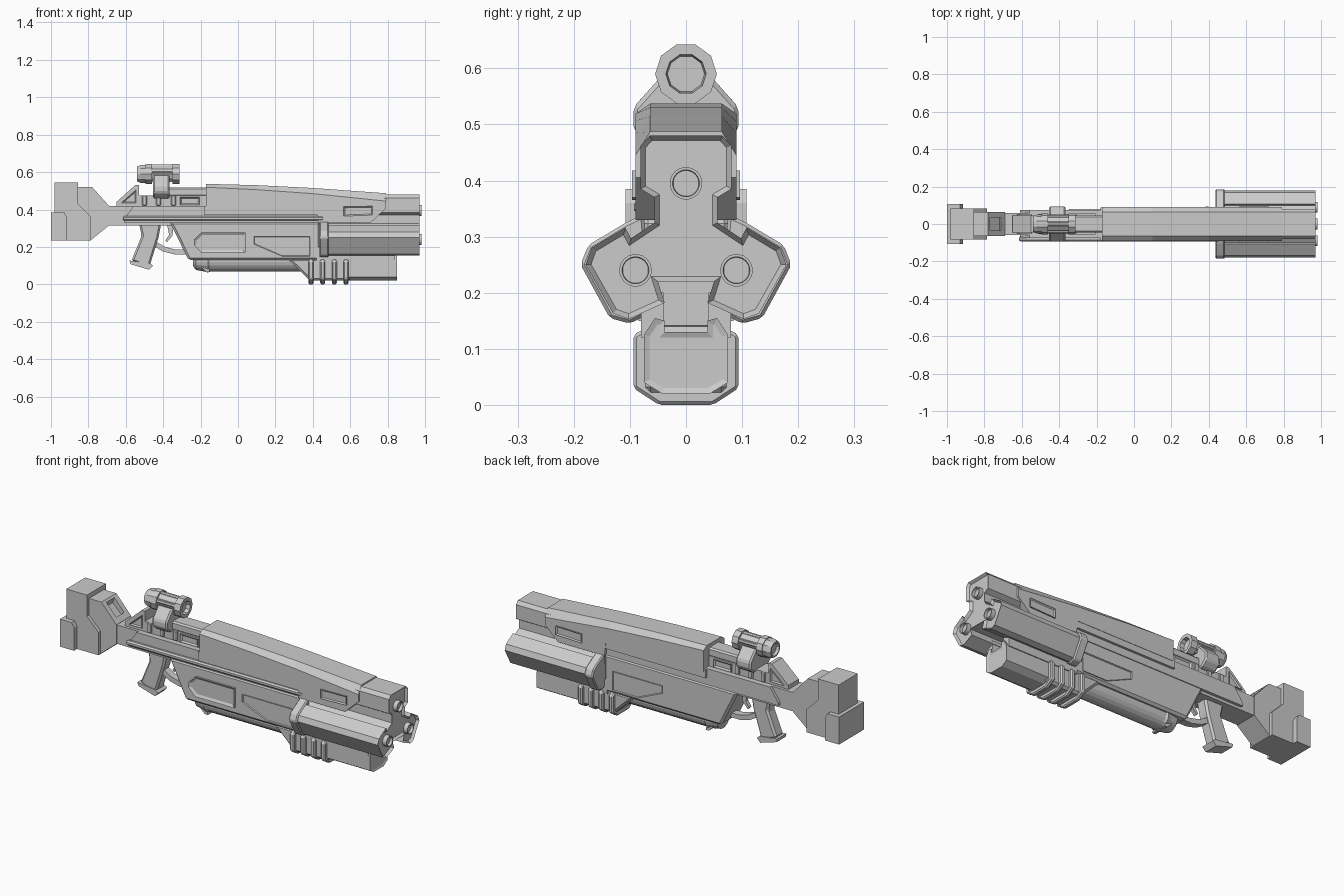
import bpy, bmesh, math
from mathutils import Vector

if "Cube" in bpy.data.objects:
    bpy.data.objects.remove(bpy.data.objects["Cube"])


def finish(name, bm, bevel=0.0):
    bmesh.ops.recalc_face_normals(bm, faces=bm.faces[:])
    me = bpy.data.meshes.new(name)
    bm.to_mesh(me)
    bm.free()
    ob = bpy.data.objects.new(name, me)
    bpy.context.collection.objects.link(ob)
    if bevel:
        m = ob.modifiers.new("edge", 'BEVEL')
        m.width, m.segments, m.limit_method = bevel, 1, 'ANGLE'
    return ob


def prism(name, pts, a, b, axis='Y', bevel=0.0, inset=None, side=None):
    """Extrude a profile: (x, z) along Y or (y, z) along X; optionally recess one cap."""
    def put(p, t):
        return (p[0], t, p[1]) if axis == 'Y' else (t, p[0], p[1])
    bm = bmesh.new()
    lo = [bm.verts.new(put(p, a)) for p in pts]
    hi = [bm.verts.new(put(p, b)) for p in pts]
    caps = [bm.faces.new(lo), bm.faces.new(hi)]
    n = len(pts)
    for i in range(n):
        j = (i + 1) % n
        bm.faces.new((lo[i], lo[j], hi[j], hi[i]))
    bmesh.ops.recalc_face_normals(bm, faces=bm.faces[:])
    if inset:
        bmesh.ops.inset_region(bm, faces=[caps[side]], thickness=inset[0], use_even_offset=True)
        bmesh.ops.translate(bm, verts=caps[side].verts[:],
                            vec=-caps[side].normal * inset[1])
    return finish(name, bm, bevel)


def box(name, x0, x1, y0, y1, z0, z1, bevel=0.0):
    return prism(name, [(x0, z0), (x1, z0), (x1, z1), (x0, z1)], y0, y1, bevel=bevel)


def sym(half):
    """Mirror a half section (y >= 0, ordered top to bottom) across y = 0."""
    return half + [(-y, z) for y, z in reversed(half) if y > 0]


def lathe(name, rings, y, z, n):
    """Revolve (x, radius) rings about an axis parallel to X."""
    bm = bmesh.new()
    loops = []
    for x, r in rings:
        loops.append([bm.verts.new((x, y + r * math.sin(2 * math.pi * (k + .5) / n),
                                    z + r * math.cos(2 * math.pi * (k + .5) / n)))
                      for k in range(n)])
    for p, q in zip(loops, loops[1:]):
        for k in range(n):
            bm.faces.new((p[k], p[(k + 1) % n], q[(k + 1) % n], q[k]))
    bm.faces.new(loops[0])
    bm.faces.new(loops[-1])
    return finish(name, bm)


def cut(target, cutter):
    cutter.hide_render = True
    cutter.hide_viewport = True
    cutter.display_type = 'WIRE'
    m = target.modifiers.new("cut", 'BOOLEAN')
    m.operation, m.object, m.solver = 'DIFFERENCE', cutter, 'EXACT'


# Shoulder stock
prism("stock_butt", [(-.98, .545), (-.855, .545), (-.855, .43), (-.785, .36),
                     (-.785, .235), (-.98, .235)], -.082, .082)
prism("stock_heel", [(-1, .385), (-.93, .385), (-.915, .36), (-.915, .235), (-1, .235)],
      -.108, .108)
cheek = prism("stock_cheek", [(-.87, .52), (-.78, .52), (-.69, .42), (-.69, .315),
                              (-.785, .237), (-.87, .237)], -.064, .064)
slot = prism("cheek_slot_cutter", [(-.765, .53), (-.705, .465), (-.72, .42), (-.78, .48)],
             -.034, .034)
cut(cheek, slot)

# Receiver and lower body
box("receiver_neck", -.70, -.15, -.06, .06, .315, .418)
prism("receiver", [(-.61, .345), (-.56, .418), (.43, .418), (.45, .33), (-.61, .33)],
      -.075, .075)
prism("lower_body", [(-.365, .335), (-.265, .13), (.44, .13), (.44, .335)],
      -.08, .08, bevel=.012)
box("body_side_band", -.18, .43, -.088, .088, .37, .418)

# Long rod along the near side
lathe("side_rod", [(-.615, .008), (-.605, .014), (.45, .014), (.46, .008)], -.08, .353, 8)

# Side panels
prism("near_panel", [(-.235, .24), (-.195, .278), (.04, .278), (.04, .17), (-.195, .17),
                     (-.235, .208)], -.09, -.07, inset=(.013, .008), side=0)
rear = [(.085, .255), (.385, .255), (.385, .15), (.235, .15), (.085, .215)]
for nm, a, b, s in (("window_near", -.085, -.07, 0), ("window_far", .07, .085, 1)):
    prism(nm, rear, a, b, inset=(.006, .009), side=s)

# Sloping top cover, lofted from chamfered sections
bm = bmesh.new()
loops = []
for x, zt, drop in ((-.17, .537, .018), (.1, .53, .024), (.4, .515, .03), (.79, .487, .042)):
    sec = sym([(.064, zt), (.09, zt - drop), (.09, .405)])
    loops.append([bm.verts.new((x, y, z)) for y, z in sec])
for p, q in zip(loops, loops[1:]):
    for k in range(6):
        bm.faces.new((p[k], p[(k + 1) % 6], q[(k + 1) % 6], q[k]))
bm.faces.new(loops[0])
bm.faces.new(loops[-1])
finish("top_cover", bm)
shroud = prism("front_shroud", [(.42, .415), (.79, .415), (.79, .405), (.71, .33), (.43, .33)],
               -.09, .09)
for s in (-1, 1):
    prism("shroud_vent", [(.565, .415), (.72, .418), (.72, .37), (.565, .365)],
          s * .096, s * .08, inset=(.008, .008), side=0)

# Three-lobed barrel housing with recessed face, rear flanges and barrels
lobes = sym([(.065, .48), (.081, .462), (.081, .385), (.056, .37), (.056, .325), (.098, .297),
             (.108, .316), (.168, .28), (.179, .25), (.13, .163), (.102, .153), (.038, .182),
             (.05, .22)])
prism("barrel_housing", lobes, .45, .97, 'X', inset=(.009, .014), side=1)
for s in (-1, 1):
    half = [(.075, .34), (.107, .325), (.174, .285), (.188, .25), (.136, .155), (.1, .145),
            (.06, .165)]
    prism("housing_flange", [(s * y, z) for y, z in half], .435, .485, 'X', bevel=.006)
for i, (y, z) in enumerate(((0, .395), (.09, .24), (-.09, .24))):
    lathe("barrel_%d" % i, [(.9, .029), (.98, .029), (.98, .024), (.965, .023)], y, z, 20)

# Tube under the body
tube = lathe("under_tube", [(-.24, .03), (-.225, .052), (-.18, .06), (-.16, .066), (-.15, .06),
                            (.34, .06)], 0, .128, 20)
prism("tube_cradle", [(-.24, .135), (-.17, .065), (-.15, .065), (-.17, .135)], -.045, .045)

# Lower front guard: sloped base, long fore block with side rails, ribs
prism("guard_base", [(.26, .14), (.31, .14), (.60, .14), (.60, .02), (.385, .02)],
      -.075, .075, bevel=.012)
fore = sym([(.038, .13), (.038, .15), (.055, .155), (.075, .125), (.075, .04), (.042, .02)])
prism("fore_block", fore, .57, .85, 'X', inset=(.01, .004), side=1)
rib = sym([(.075, .135), (.094, .125), (.094, .03), (.048, 0)])
for i in range(4):
    x = .39 + i * .0625
    prism("guard_rib_%d" % i, rib, x - .013, x + .013, 'X', bevel=.006)
for s in (-1, 1):
    prism("guard_bracket", [(s * .04, .12), (s * .08, .12), (s * .08, .2), (s * .04, .2)],
          .42, .84, 'X')

# Pistol grip, trigger and guard
prism("grip", [(-.53, .33), (-.41, .33), (-.425, .25), (-.475, .09), (-.57, .125), (-.515, .26)],
      -.034, .034, bevel=.01)
prism("grip_base", [(-.58, .127), (-.575, .108), (-.475, .078), (-.455, .1), (-.47, .112)],
      -.039, .039)
prism("trigger", [(-.38, .32), (-.345, .32), (-.35, .26), (-.38, .225), (-.388, .235),
                  (-.368, .265)], -.01, .01)
prism("trigger_guard", [(-.45, .235), (-.39, .2), (-.33, .185), (-.28, .185), (-.28, .16),
                        (-.34, .16), (-.4, .175), (-.46, .21)], -.02, .02)

# Rear sight wedge and top rail
prism("rear_wedge", [(-.65, .415), (-.65, .44), (-.55, .53), (-.53, .53), (-.53, .415)],
      -.045, .045)
for s in (-1, 1):
    prism("wedge_panel", [(-.625, .435), (-.545, .505), (-.545, .435)], s * .052, s * .04,
          inset=(.006, .007), side=0)
box("top_rail", -.54, -.16, -.045, .045, .41, .475)
box("upper_rail", -.38, -.16, -.045, .045, .47, .518, bevel=.008)
for i, x in enumerate((-.5, -.425, -.345)):
    box("rail_clip_%d" % i, x - .013, x + .013, -.053, .053, .42, .475, bevel=.004)
for s in (-1, 1):
    prism("rail_slot", [(-.31, .425), (-.205, .425), (-.205, .468), (-.31, .468)],
          s * .056, s * .04, inset=(.008, .008), side=0)

# Scope on its clamp
clamp = sym([(.045, .585), (.094, .53), (.094, .49), (.06, .46)])
prism("scope_clamp", clamp, -.455, -.365, 'X', bevel=.008)
scope = [(-.525, .03), (-.54, .034), (-.54, .042), (-.52, .05), (-.495, .05), (-.495, .055),
         (-.46, .055), (-.46, .044), (-.35, .044), (-.35, .055), (-.313, .055), (-.313, .036),
         (-.335, .033)]
lathe("scope", scope, 0, .59, 10)
for i in range(5):
    a = 2 * math.pi * i / 5
    y, z = .043 * math.sin(a), .59 + .043 * math.cos(a)
    lathe("scope_rod_%d" % i, [(-.47, .009), (-.34, .009)], y, z, 6)
